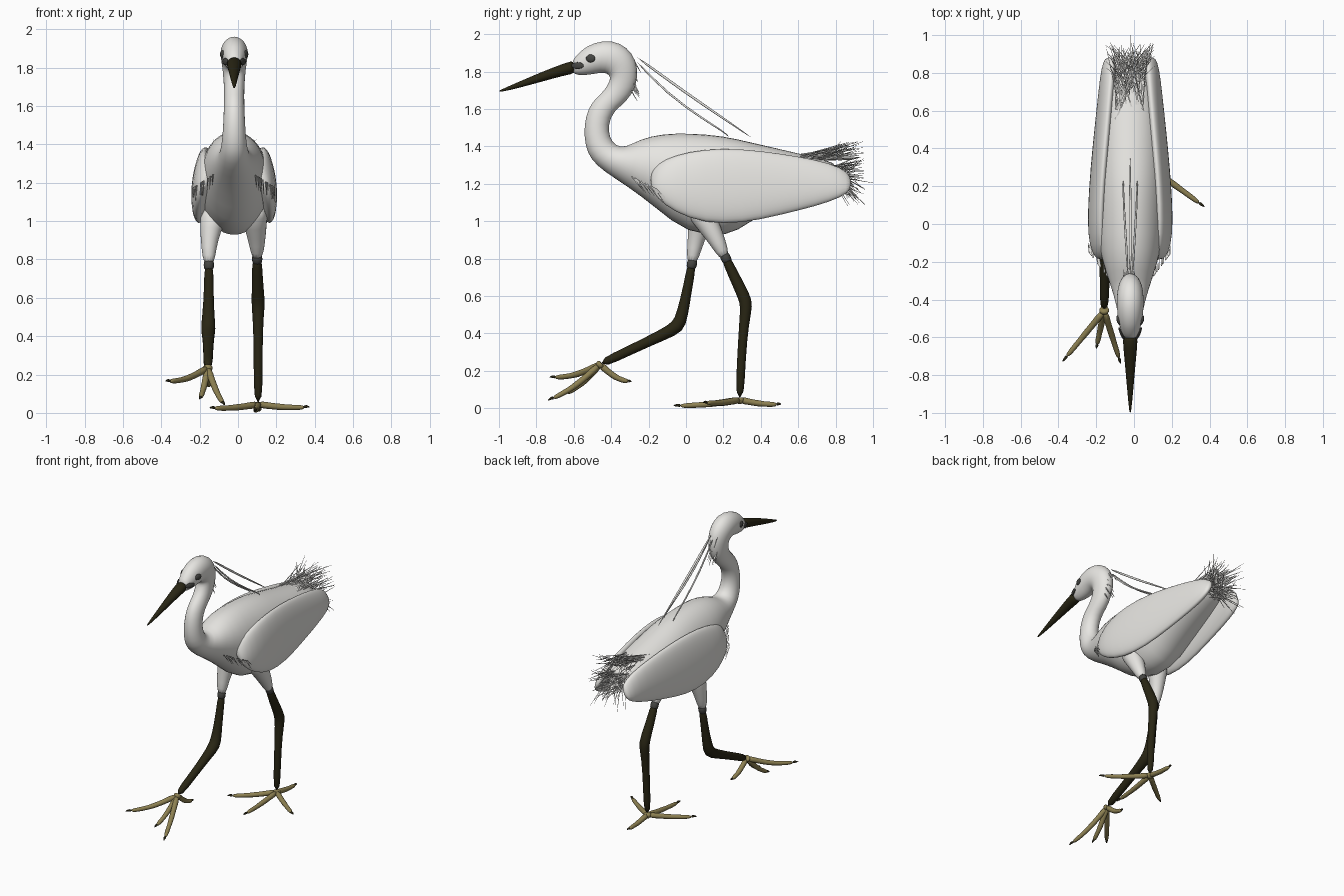
import bpy, bmesh, math, random
from mathutils import Vector

random.seed(4)
CENTRE_X = -0.02

if "Cube" in bpy.data.objects:
    bpy.data.objects.remove(bpy.data.objects["Cube"], do_unlink=True)


def material(name, *rgb):
    mat = bpy.data.materials.new(name)
    mat.use_nodes = True
    mat.diffuse_color = (*rgb, 1)
    mat.node_tree.nodes["Principled BSDF"].inputs["Base Color"].default_value = (*rgb, 1)
    return mat


WHITE = material("plumage white", 0.8, 0.79, 0.76)
BLACK = material("leg and beak black", 0.022, 0.019, 0.007)
OLIVE = material("foot olive", 0.27, 0.22, 0.085)
GREY = material("dark grey", 0.06, 0.06, 0.055)


def build(name, rings, mat, levels=1):
    """Skin a list of point rings into a capped smooth mesh."""
    bm = bmesh.new()
    loops = [[bm.verts.new(p) for p in ring] for ring in rings]
    for a, b in zip(loops, loops[1:]):
        for i in range(len(a)):
            j = (i + 1) % len(a)
            bm.faces.new((a[i], a[j], b[j], b[i]))
    bm.faces.new(loops[0])
    bm.faces.new(loops[-1])
    bmesh.ops.recalc_face_normals(bm, faces=bm.faces[:])
    for face in bm.faces:
        face.smooth = True
    mesh = bpy.data.meshes.new(name)
    bm.to_mesh(mesh)
    bm.free()
    mesh.materials.append(mat)
    obj = bpy.data.objects.new(name, mesh)
    bpy.context.collection.objects.link(obj)
    if levels:
        obj.modifiers.new("Smooth", "SUBSURF").levels = levels
        obj.modifiers["Smooth"].render_levels = levels
    return obj


def oval(upper, lower, half_width, sides=20):
    """Ring spanning an upper and a lower point, widened along x."""
    mid, half = (upper + lower) / 2, (upper - lower) / 2
    across = Vector((half_width, 0, 0))
    turns = [math.tau * i / sides for i in range(sides)]
    return [mid + half * math.cos(t) + across * math.sin(t) for t in turns]


def profile(name, rows, mat):
    """Rows hold upper y, z, lower y, z and half width."""
    build(name, [oval(Vector((CENTRE_X, a, b)), Vector((CENTRE_X, c, d)), w)
                 for a, b, c, d, w in rows], mat)


def tube_rings(path, sides):
    points = [Vector(p[:3]) for p in path]
    whole = (points[-1] - points[0]).normalized()
    ref = Vector((0, 0, 1)) if abs(whole.x) > 0.7 else Vector((1, 0, 0))
    rings = []
    for i, point in enumerate(points):
        along = points[min(i + 1, len(points) - 1)] - points[max(i - 1, 0)]
        u = along.cross(ref).normalized()
        v = along.cross(u).normalized()
        r = path[i][3]
        turns = [math.tau * k / sides for k in range(sides)]
        rings.append([point + (u * math.cos(t) + v * math.sin(t)) * r for t in turns])
    return rings


def tube(name, path, mat, sides=10, levels=1):
    return build(name, tube_rings(path, sides), mat, levels)


def ellipsoid(name, loc, scale, turn, mat):
    bpy.ops.mesh.primitive_uv_sphere_add(segments=16, ring_count=10, radius=1,
                                         location=loc, rotation=(0, 0, turn))
    obj = bpy.context.object
    obj.name, obj.scale = name, scale
    obj.data.materials.append(mat)
    bpy.ops.object.shade_smooth()


def tuft(name, strands, mat, width=0.005):
    """Many thin pointed barbs in one mesh."""
    bm = bmesh.new()
    for base, tip in strands:
        rings = tube_rings([(*base, width), (*tip, width * 0.2)], 3)
        a, b = [[bm.verts.new(p) for p in ring] for ring in rings]
        for i in range(3):
            j = (i + 1) % 3
            bm.faces.new((a[i], a[j], b[j], b[i]))
        bm.faces.new(b)
    bmesh.ops.recalc_face_normals(bm, faces=bm.faces[:])
    mesh = bpy.data.meshes.new(name)
    bm.to_mesh(mesh)
    bm.free()
    mesh.materials.append(mat)
    bpy.context.collection.objects.link(bpy.data.objects.new(name, mesh))


# Head, curved neck and body in one skin
profile("head_neck_body", [
    (-.61, 1.86, -.61, 1.79, .03), (-.58, 1.89, -.575, 1.78, .045),
    (-.54, 1.935, -.52, 1.78, .062), (-.44, 1.972, -.455, 1.795, .072),
    (-.35, 1.955, -.42, 1.79, .072), (-.285, 1.9, -.405, 1.77, .067),
    (-.255, 1.82, -.41, 1.745, .06), (-.262, 1.72, -.435, 1.7, .054),
    (-.32, 1.635, -.48, 1.66, .053), (-.385, 1.59, -.522, 1.61, .054),
    (-.415, 1.52, -.548, 1.51, .057), (-.41, 1.45, -.54, 1.4, .063),
    (-.375, 1.4, -.51, 1.33, .072), (-.32, 1.395, -.44, 1.265, .085),
    (-.245, 1.44, -.32, 1.19, .12), (-.13, 1.47, -.16, 1.07, .165),
    (.02, 1.475, 0, .93, .185), (.2, 1.46, .23, .91, .195),
    (.33, 1.428, .33, .99, .185), (.5, 1.388, .5, 1.08, .165),
    (.65, 1.352, .65, 1.15, .135), (.82, 1.31, .82, 1.24, .08)], WHITE)

# Beak
profile("beak", [
    (-.59, 1.862, -.59, 1.787, .042), (-.64, 1.85, -.64, 1.783, .038),
    (-.8, 1.787, -.8, 1.737, .023), (-.97, 1.712, -.97, 1.693, .008),
    (-1, 1.698, -1, 1.692, .003)], BLACK)

for side, label in ((1, "left"), (-1, "right")):
    # Eye and bare skin in front of it
    ellipsoid(label + "_eye", (CENTRE_X + side * .061, -.51, 1.87),
              (.011, .026, .021), -side * .3, GREY)
    ellipsoid(label + "_face_patch", (CENTRE_X + side * .046, -.58, 1.832),
              (.008, .036, .018), -side * .4, GREY)

    # Folded wing: y, top, bottom, sideways offset, half thickness
    wing = [(-.19, 1.26, 1.18, .165, .02), (-.155, 1.31, 1.12, .18, .037),
            (-.06, 1.355, 1.045, .193, .047), (.1, 1.39, .985, .192, .047),
            (.3, 1.39, .985, .178, .047), (.5, 1.365, 1.03, .16, .045),
            (.7, 1.33, 1.08, .143, .04), (.83, 1.29, 1.125, .132, .035),
            (.885, 1.24, 1.17, .128, .015)]
    build(label + "_wing", [
        oval(Vector((CENTRE_X + side * (x - .035), y, top)),
             Vector((CENTRE_X + side * x, y, low)), w) for y, top, low, x, w in wing], WHITE)

    # Ragged breast feathers
    strands = []
    for _ in range(14):
        y = random.uniform(-.3, -.15)
        base = Vector((CENTRE_X + side * (.33 + y * .75), y, 1.17 - (y + .15) * .5))
        strands.append((base, base + Vector((side * .005, .05, random.uniform(-.08, -.04)))))
    tuft(label + "_breast_feathers", strands, WHITE)

    # Short side plume over the back
    x = CENTRE_X + side * .012
    tube(label + "_side_plume", [
        (x, -.27, 1.86, .006), (x + side * .01, -.1, 1.68, .007),
        (x + side * .022, .1, 1.54, .006), (x + side * .025, .2, 1.48, .005),
        (x + side * .025, .23, 1.45, .002)], WHITE, 6)

# Long head plume
tube("long_plume", [(CENTRE_X, -.28, 1.89, .008), (CENTRE_X, 0, 1.685, .009),
                    (CENTRE_X, .2, 1.55, .007), (CENTRE_X, .36, 1.44, .002)], WHITE, 6)


def spread(width, y, z):
    return Vector((CENTRE_X + random.uniform(-width, width),
                   random.uniform(*y), random.uniform(*z)))


# Tail barbs: fine upper sprays, a rear fan, and one long barb
upper = [(spread(.08, (.55, .75), (1.32, 1.35)), spread(.13, (.82, .95), (1.32, 1.43)))
         for _ in range(50)]
rear = [(spread(.08, (.74, .82), (1.21, 1.3)), spread(.13, (.86, .96), (1.08, 1.34)))
        for _ in range(80)]
rear.append((Vector((CENTRE_X, .8, 1.24)), Vector((CENTRE_X, 1, 1.205))))
tuft("upper_tail_barbs", upper, WHITE)
tuft("rear_tail_fan", rear, WHITE)

# Nape barbs
nape = []
for _ in range(14):
    base = spread(.035, (-.3, -.275), (1.7, 1.88))
    nape.append((base, base + Vector((0, .035, -.06))))
tuft("nape_barbs", nape, WHITE)


def toe(name, hub, tip, sag):
    """Knuckled toe with a dark claw at the end."""
    hub, tip = Vector(hub), Vector(tip)

    def at(t):
        return hub.lerp(tip, t) - Vector((0, 0, sag * math.sin(math.pi * t)))
    shape = zip((0, .25, .45, .58, .75, .9), (.024, .017, .019, .015, .016, .011))
    tube(name, [(*at(t), r) for t, r in shape], OLIVE, 8)
    tube(name + "_claw", [(*at(.88), .011), (*(at(.94) + Vector((0, 0, .006))), .009),
                          (*at(1), .002)], BLACK, 6)


def leg(label, thigh, shank, toes, sag):
    tube(label + "_thigh", thigh, WHITE, 12)
    tube(label + "_shank", shank, BLACK, 10)
    # Grey band where plumage meets bare leg
    start, way = Vector(shank[0][:3]), Vector(shank[1][:3]) - Vector(shank[0][:3])
    way.normalize()
    tube(label + "_leg_band", [(*(start - way * .01), .029), (*(start + way * .02), .029),
                               (*(start + way * .05), .027)], GREY, 10)
    hub = shank[-1][:3]
    tube(label + "_ankle", [(*Vector(shank[-2][:3]).lerp(Vector(hub), .93), .026),
                            (*hub, .03), (hub[0], hub[1], hub[2] - .025, .018)], OLIVE, 10)
    for title, tip in zip(("outer", "middle", "inner", "hind"), toes):
        toe(f"{label}_{title}_toe", hub, tip, sag)


# Planted left leg
leg("left",
    [(.08, .05, 1.1, .085), (.09, .12, .98, .062), (.1, .175, .88, .043), (.1, .21, .8, .028)],
    [(.1, .205, .82, .027), (.1, .25, .72, .029), (.105, .31, .6, .036), (.105, .325, .55, .036),
     (.105, .31, .46, .027), (.105, .295, .25, .024), (.105, .287, .045, .025)],
    [(.375, .09, .03), (.09, -.07, .012), (-.15, .09, .025), (.11, .51, .02)], .008)

# Striding right leg
leg("right",
    [(-.12, .09, 1.07, .085), (-.145, .065, .95, .055), (-.152, .045, .86, .041),
     (-.152, .03, .77, .028)],
    [(-.152, .035, .79, .027), (-.152, .01, .65, .025), (-.155, -.02, .5, .034),
     (-.155, -.04, .435, .042), (-.155, -.12, .395, .032), (-.155, -.3, .31, .026),
     (-.158, -.46, .235, .028)],
    [(-.38, -.73, .165), (-.2, -.66, .07), (-.07, -.74, .04), (-.15, -.29, .14)], .022)
